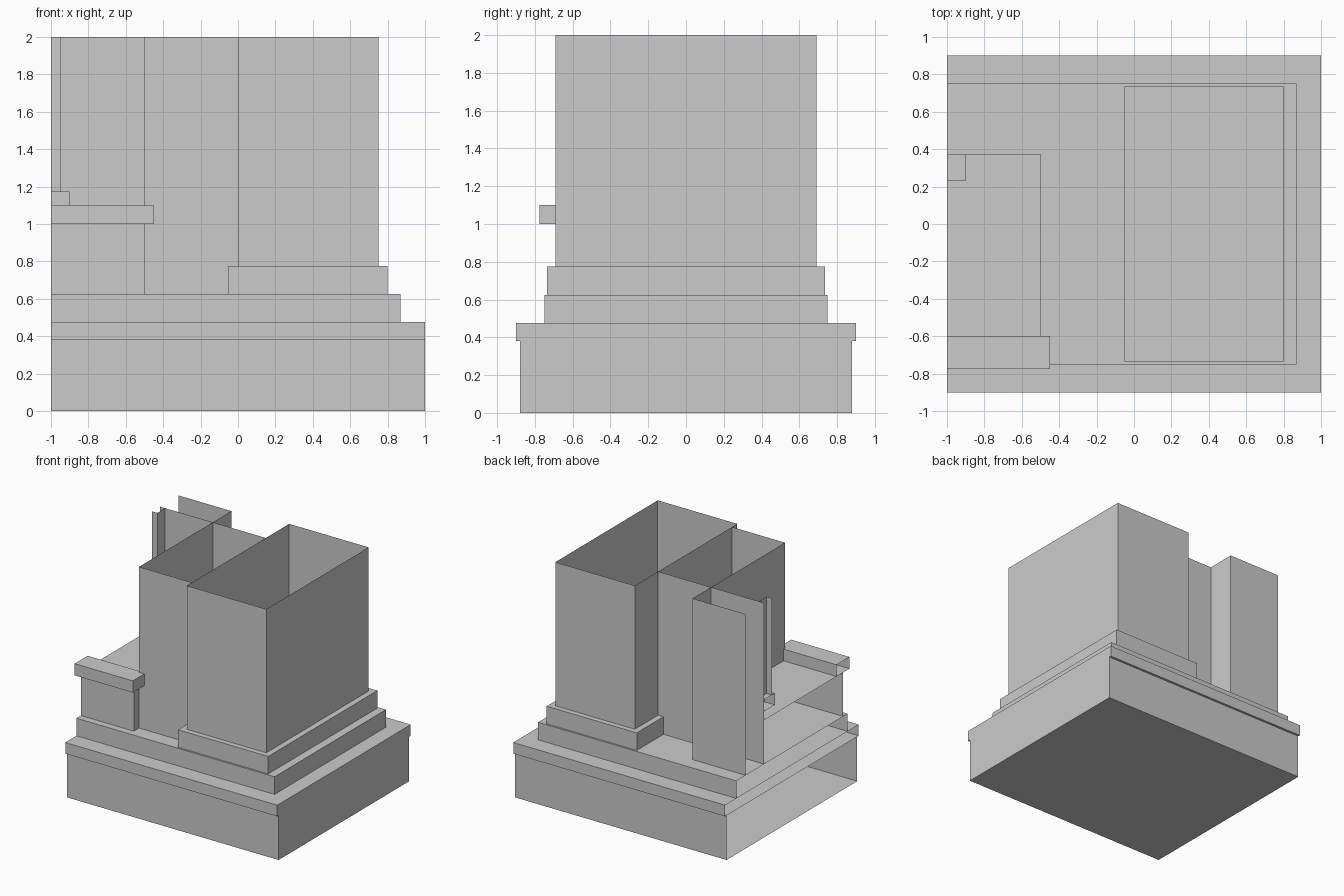
import bpy, bmesh

if "Cube" in bpy.data.objects:
    bpy.data.objects.remove(bpy.data.objects["Cube"])


def finish(name, bm):
    mesh = bpy.data.meshes.new(name)
    bm.to_mesh(mesh)
    bm.free()
    obj = bpy.data.objects.new(name, mesh)
    bpy.context.collection.objects.link(obj)
    return obj


def shell(name, x, y, z, keep):
    """Thin box with only the listed sides: L R F K(back) B(bottom) T."""
    bm = bmesh.new()
    v = [bm.verts.new((a, b, c)) for c in z for b in y for a in x]
    sides = {"L": (0, 4, 6, 2), "R": (1, 3, 7, 5), "F": (0, 1, 5, 4),
             "K": (2, 6, 7, 3), "B": (0, 2, 3, 1), "T": (4, 5, 7, 6)}
    for s in keep:
        bm.faces.new([v[i] for i in sides[s]])
    bmesh.ops.delete(bm, geom=[w for w in v if not w.link_faces], context='VERTS')
    return finish(name, bm)


def wall(name, plan, z0, z1):
    """Zero-thickness wall following a plan path; outside is on its right."""
    bm = bmesh.new()
    low = [bm.verts.new((x, y, z0)) for x, y in plan]
    top = [bm.verts.new((x, y, z1)) for x, y in plan]
    for i in range(len(plan) - 1):
        bm.faces.new((low[i], low[i + 1], top[i + 1], top[i]))
    return finish(name, bm)


# Stepped foundation, open on the left where the next module joins
shell("foundation", (-1, 1), (-.88, .88), (0, .38), "RFKB")
shell("foundation_cap", (-1, 1), (-.9, .9), (.38, .475), "RFKBT")
shell("upper_step", (-1, .87), (-.75, .75), (.475, .625), "RFKT")

# Large wing on its plinth, open at the top
shell("wing_plinth", (-.05, .8), (-.735, .735), (.625, .775), "LRFKT")
shell("wing_walls", (0, .75), (-.69, .69), (.775, 2), "LRFK")

# Recessed middle walls: front with porch recess, and stepped back
wall("front_recess_wall", [(-1, .375), (-.5, .375), (-.5, -.62), (0, -.62)], .625, 2)
wall("back_recess_wall", [(0, .375), (-.5, .375), (-.5, .625), (-1, .625)], .625, 2)

# Raised porch with a curb along its front
wall("porch_base", [(-1, -.69), (-.5, -.69), (-.5, -.62)], .625, 1)
shell("porch_floor", (-1, -.5), (-.69, .375), (.625, 1), "T")
shell("porch_curb", (-1, -.45), (-.775, -.6), (1, 1.1), "RFKBT")

# Half of the centre window pier with its sill
shell("pier_sill", (-1, -.9), (.23, .375), (1.075, 1.175), "RFBT")
shell("window_pier", (-1, -.95), (.27, .375), (1.175, 2), "RF")
